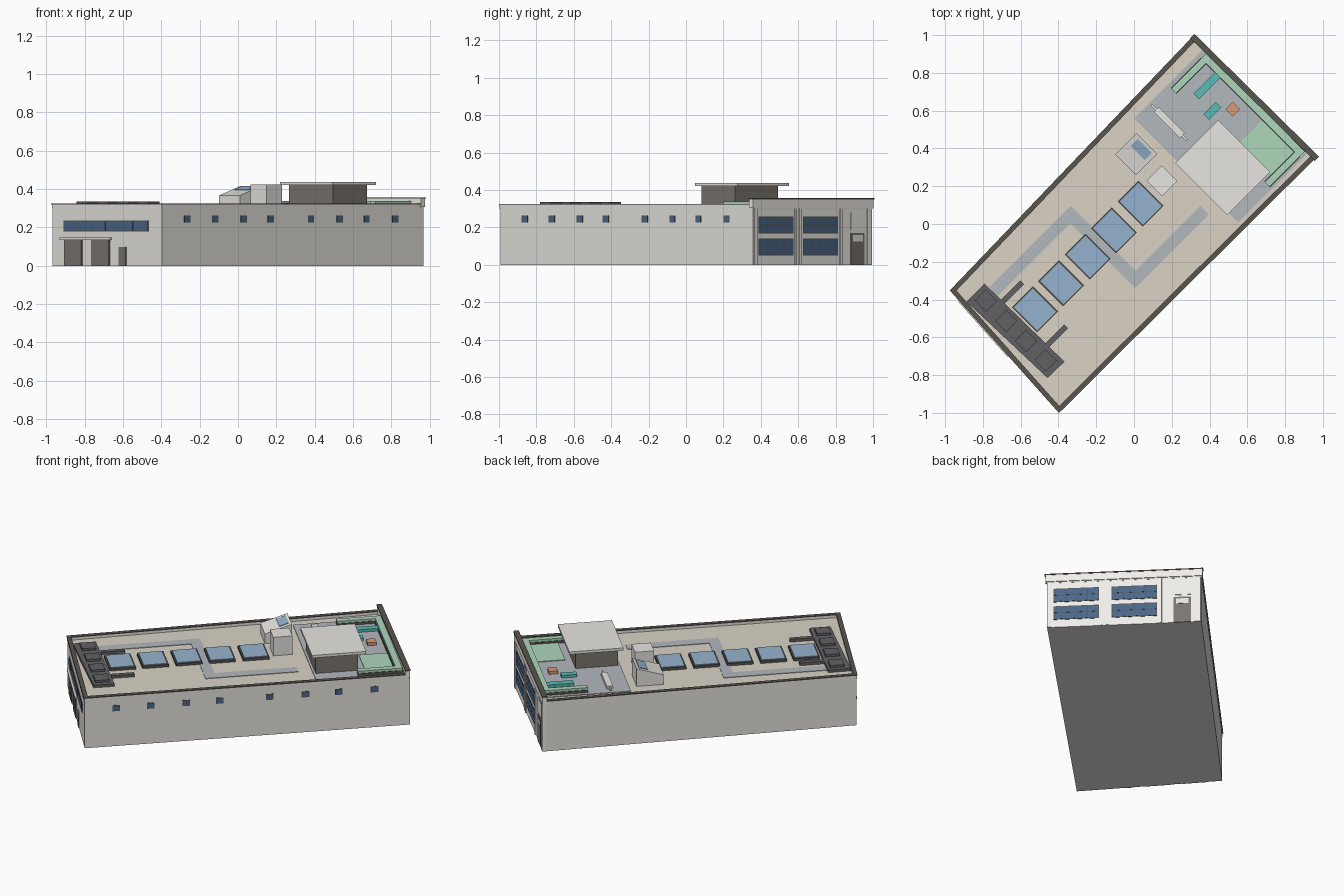
import bpy, bmesh
from math import sqrt
from mathutils import Vector as V

if "Cube" in bpy.data.objects:
    bpy.data.objects.remove(bpy.data.objects["Cube"])

MATS = {}
COLORS = dict(wall=(.80, .79, .75), cream=(.88, .86, .82), roof=(.70, .65, .56), dark=(.10, .09, .08),
              unit=(.12, .12, .13), glass=(.07, .14, .26), sky=(.30, .45, .62), deck=(.45, .48, .51),
              green=(.42, .68, .50), teal=(.10, .50, .46), rust=(.70, .32, .20), brown=(.20, .18, .16),
              white=(.80, .79, .76))
for k, c in COLORS.items():
    MATS[k] = bpy.data.materials.new(k)
    MATS[k].diffuse_color = (*c, 1)


def mesh(name, verts, faces, mat):
    me = bpy.data.meshes.new(name)
    bm = bmesh.new()
    vs = [bm.verts.new(p) for p in verts]
    for f in faces:
        bm.faces.new([vs[i] for i in f])
    bmesh.ops.recalc_face_normals(bm, faces=bm.faces)
    bm.to_mesh(me)
    bm.free()
    ob = bpy.data.objects.new(name, me)
    me.materials.append(MATS[mat])
    bpy.context.collection.objects.link(ob)
    return ob


def prism(name, pts, z0, z1, mat):
    """Extrude a plan polygon; z1 may be one height or one per corner."""
    n = len(pts)
    zs = z1 if isinstance(z1, (list, tuple)) else [z1] * n
    verts = [(p[0], p[1], z0) for p in pts] + [(p[0], p[1], z) for p, z in zip(pts, zs)]
    faces = [range(n), range(n, 2 * n)] + [(i, (i + 1) % n, (i + 1) % n + n, i + n) for i in range(n)]
    return mesh(name, verts, faces, mat)


def uv(u, v):
    """Roof frame: u runs along the building, v across it."""
    return V(((u - v) / sqrt(2), (u + v) / sqrt(2)))


def block(name, u0, u1, v0, v1, z0, z1, mat):
    return prism(name, [uv(u0, v0), uv(u1, v0), uv(u1, v1), uv(u0, v1)], z0, z1, mat)


# plan outline: slightly irregular quadrilateral, counter-clockwise
C = [V((-.397, -.992)), V((.963, .359)), V((.319, .993)), V((-.967, -.352))]


def offset(t):
    out = []
    for i, p in enumerate(C):
        a = (p - C[i - 1]).normalized()
        b = (C[(i + 1) % 4] - p).normalized()
        out.append(p + t * (a - b))
    return out


def ring(name, out, inn, z0, z1, mat):
    a, b = offset(out), offset(-inn)
    verts = [(p.x, p.y, z) for z in (z0, z1) for q in (a, b) for p in q]
    faces = []
    for i in range(4):
        j = (i + 1) % 4
        faces += [(i, j, j + 4, i + 4), (i + 8, j + 8, j + 12, i + 12),
                  (i, j, j + 8, i + 8), (i + 4, j + 4, j + 12, i + 12)]
    return mesh(name, verts, faces, mat)


def on_wall(name, i, c0, c1, z0, z1, out, mat, inn=.01):
    """Box on wall i between two x (or y, for the entrance wall) coordinates."""
    p, q = C[i], C[(i + 1) % 4]
    ax = 1 if i == 1 else 0
    d = (q - p).normalized()
    n = V((d.y, -d.x))
    a, b = [p + (q - p) * (c - p[ax]) / (q[ax] - p[ax]) for c in (c0, c1)]
    return prism(name, [a + n * out, b + n * out, b - n * inn, a - n * inn], z0, z1, mat)


# shell, roof and parapet
prism("building_body", C, 0, .30, "wall")
prism("roof_surface", offset(-.015), .295, .305, "roof")
ring("parapet", .003, .018, .298, .321, "wall")
ring("parapet_coping", .006, .020, .321, .326, "dark")

# long side: small square windows
for x in (-.265, -.12, .03, .17, .38, .53, .67, .82):
    on_wall("side_window_frame", 0, x - .016, x + .016, .225, .263, .002, "dark")
    on_wall("side_window", 0, x - .013, x + .013, .229, .259, .003, "glass")

# loading end: strip window, shutters, small door
on_wall("strip_window", 3, -.908, -.468, .178, .236, .003, "dark")
for k in range(6):
    x = -.902 + k * .072
    on_wall("strip_pane", 3, x, x + .068, .183, .231, .005, "glass")
for x in (-.907, -.764):
    on_wall("shutter", 3, x, x + .096, 0, .135, .003, "brown")
    for k in range(5):
        on_wall("shutter_slat", 3, x + .003, x + .093, .004 + k * .027, .026 + k * .027, .006, "brown")
on_wall("shutter_lintel", 3, -.922, -.66, .135, .147, .012, "white")
on_wall("service_door", 3, -.62, -.583, 0, .098, .004, "brown")

# entrance end: fascia, pilasters, window groups, door
on_wall("fascia", 1, .352, .998, .306, .350, .008, "cream", .02)
on_wall("fascia_coping", 1, .349, 1.0, .350, .357, .010, "dark", .022)
on_wall("facade_panel", 1, .36, .993, 0, .298, .002, "cream")
for a, b in ((.36, .378), (.578, .588), (.602, .612), (.82, .830), (.965, .99)):
    on_wall("pilaster", 1, a, b, 0, .300, .008, "cream")
for y in (.386, .624):
    for z in (.050, .168):
        on_wall("window_frame", 1, y, y + .186, z, z + .09, .004, "dark")
        for c in range(4):
            for r in range(2):
                a = y + .004 + c * .0455
                b = z + .004 + r * .042
                on_wall("window_pane", 1, a, a + .042, b, b + .039, .005, "glass")
on_wall("entrance_door", 1, .878, .95, 0, .17, .006, "brown")
on_wall("door_glass", 1, .888, .94, .125, .158, .008, "white")
on_wall("door_transom", 1, .878, .95, .185, .28, .005, "cream")

# roof walkway
prism("walkway", [uv(*p) for p in ((-.78, .24), (-.235, .24), (-.235, -.245), (.315, -.245), (.315, -.18),
                                   (-.17, -.18), (-.17, .305), (-.78, .305))], .303, .308, "deck")

# five skylights
for u in (.101, -.099, -.296, -.495, -.690):
    block("skylight_curb", u - .078, u + .078, -.043, .145, .303, .320, "dark")
    block("skylight_glass", u - .070, u + .070, -.036, .138, .318, .325, "sky")

# row of cooling units with ducts
prism("unit_platform", [uv(-.783, .337), uv(-.918, .335), uv(-.900, -.253), uv(-.776, -.255)],
      .303, .322, "unit")
for v in (.267, .115, -.033, -.18):
    block("cooling_unit", -.883, -.800, v - .042, v + .042, .318, .336, "unit")
for v in (.20, -.13):
    block("roof_duct", -.79, -.637, v - .014, v + .014, .303, .322, "unit")

# stair head with sloped top, hatch panel, and plain vent house
prism("stair_head", [uv(.19, .175), uv(.35, .175), uv(.35, .33), uv(.19, .33)], .303,
      [.367, .417, .417, .367], "white")
prism("stair_panel", [uv(.28, .20), uv(.333, .20), uv(.333, .305), uv(.28, .305)], .38,
      [.399, .416, .416, .399], "sky")
block("vent_house", .209, .323, 0, .115, .303, .424, "white")

# terrace deck and pavilion
block("terrace_deck", .395, .915, -.385, .394, .303, .309, "deck")
block("pavilion_walls", .409, .660, -.291, .034, .305, .421, "brown")
block("pavilion_roof", .383, .704, -.315, .074, .421, .438, "white")

# planting around the terrace
block("lawn", .700, .872, -.335, -.09, .305, .313, "green")
for name, e, z0, z1, mat in (("planter", .004, .303, .325, "dark"), ("hedge", 0, .305, .339, "green")):
    block(name + "_end", .872 - e, .910 + e, -.368, .368, z0, z1, mat)
    for v in (-.35, .35):
        block(name + "_side", .646, .873, v - .018 - e, v + .018 + e, z0, z1, mat)

# terrace furniture
block("long_bench", .711, .871, .223, .265, .305, .326, "teal")
block("short_bench", .671, .763, .110, .150, .305, .326, "teal")
block("table", .773, .827, .033, .087, .305, .328, "rust")
block("lounge_body", .493, .530, .150, .345, .305, .328, "white")
block("lounge_bar", .507, .517, .115, .380, .312, .321, "white")

for m in bpy.data.materials:
    if m.users and not m.is_grease_pencil:
        m.use_nodes = True
        m.node_tree.nodes["Principled BSDF"].inputs["Base Color"].default_value = m.diffuse_color
